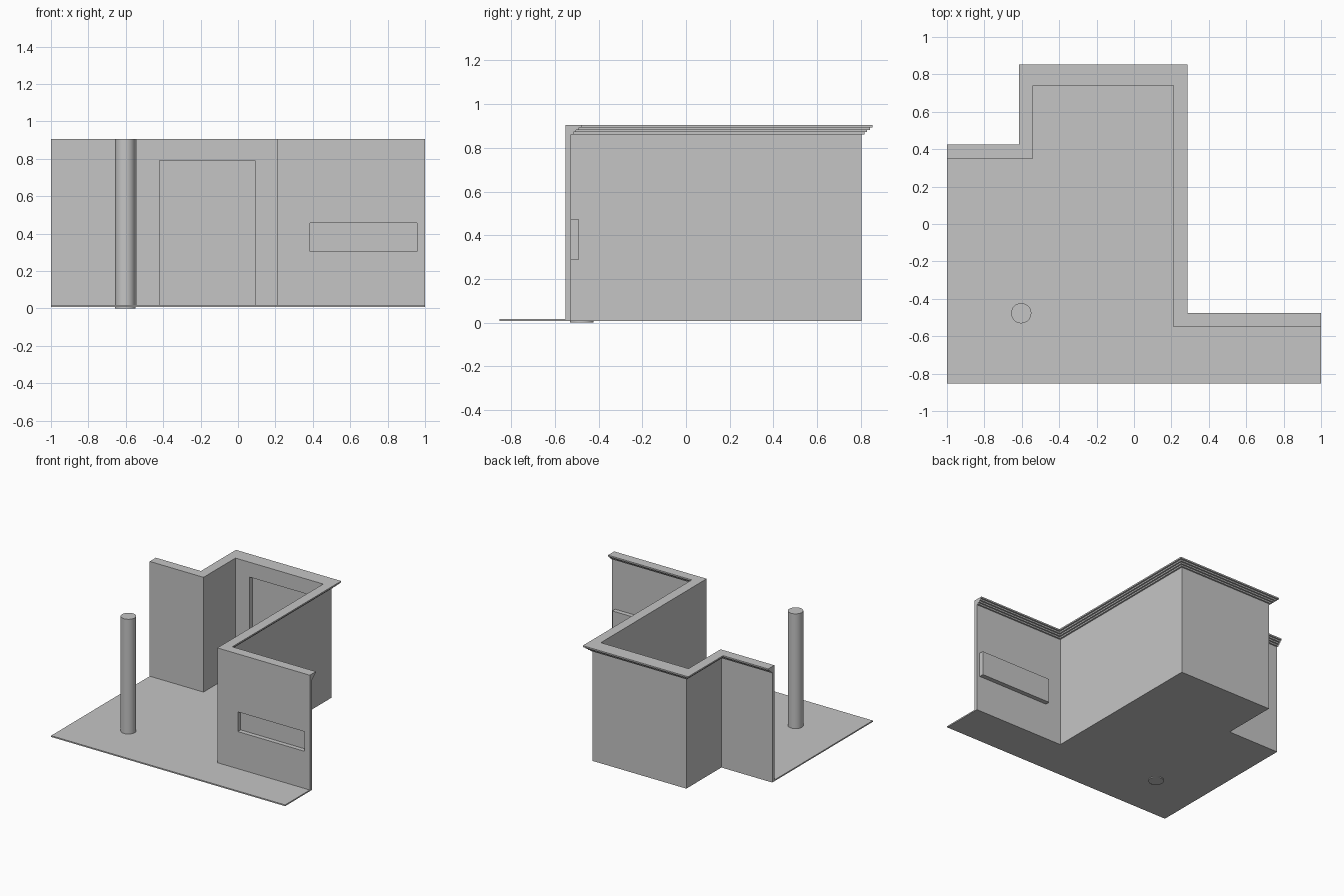
import bpy
import bmesh

if "Cube" in bpy.data.objects:
    bpy.data.objects.remove(bpy.data.objects["Cube"])

grey = bpy.data.materials.new("plain_grey")
grey.use_nodes = True
grey.diffuse_color = (0.56, 0.56, 0.56, 1)
grey.node_tree.nodes["Principled BSDF"].inputs["Base Color"].default_value = (0.56, 0.56, 0.56, 1)

BASE, FLOOR, TOP = 0.008, 0.018, 0.905
CORNICE_BOTTOM, OVERHANG, STEPS = 0.86, 0.05, 4


def finish(name, bm):
    bmesh.ops.recalc_face_normals(bm, faces=bm.faces[:])
    mesh = bpy.data.meshes.new(name)
    bm.to_mesh(mesh)
    bm.free()
    mesh.materials.append(grey)
    obj = bpy.data.objects.new(name, mesh)
    bpy.context.collection.objects.link(obj)
    return obj


def prism(name, outline, z0, z1):
    bm = bmesh.new()
    face = bm.faces.new([bm.verts.new((x, y, z0)) for x, y in outline])
    top = bmesh.ops.extrude_face_region(bm, geom=[face])["geom"]
    bmesh.ops.translate(bm, vec=(0, 0, z1 - z0),
                        verts=[v for v in top if isinstance(v, bmesh.types.BMVert)])
    if face.is_valid is False or len(bm.faces) < len(outline) + 2:
        bm.faces.new([v for v in bm.verts if abs(v.co.z - z0) < 1e-6])
    return finish(name, bm)


def block(name, x0, x1, y0, y1, z0, z1):
    return prism(name, [(x0, y0), (x1, y0), (x1, y1), (x0, y1)], z0, z1)


def cut(target, cutter):
    mod = target.modifiers.new("niche", "BOOLEAN")
    mod.operation = "DIFFERENCE"
    mod.solver = "EXACT"
    mod.object = cutter
    bpy.context.view_layer.objects.active = target
    bpy.ops.object.modifier_apply(modifier=mod.name)


# Plan of the wall: inner line, outer line and the sideways direction of its overhang
inner = [(-1, 0.35), (-0.54, 0.35), (-0.54, 0.74), (0.21, 0.74), (0.21, -0.552), (1, -0.552)]
outer = [(-1, 0.375), (-0.565, 0.375), (-0.565, 0.803), (0.235, 0.803), (0.235, -0.527), (1, -0.527)]
side = [0, -1, -1, 1, 1, 0]

# Floor slab
prism("floor", inner + [(1, -0.853), (-1, -0.853)], BASE, FLOOR)

# Wall with a stepped cornice, swept along the plan
profile = [(0, BASE), (0, CORNICE_BOTTOM)]
for i in range(STEPS):
    reach = OVERHANG * (i + 1) / STEPS
    rise = (TOP - CORNICE_BOTTOM) / STEPS
    profile += [(reach, CORNICE_BOTTOM + i * rise), (reach, CORNICE_BOTTOM + (i + 1) * rise)]
bm = bmesh.new()
rings = []
for (ix, iy), (ox, oy), s in zip(inner, outer, side):
    ring = [(ix, iy, BASE)] + [(ox + s * d, oy + d, z) for d, z in profile] + [(ix, iy, TOP)]
    rings.append([bm.verts.new(p) for p in ring])
for a, b in zip(rings, rings[1:]):
    for i in range(len(a)):
        j = (i + 1) % len(a)
        bm.faces.new((a[i], a[j], b[j], b[i]))
bm.faces.new(rings[0])
bm.faces.new(rings[-1])
wall = finish("wall", bm)

# Shelf niche with its box on the outside, and the shallow door niche
shelf_box = block("shelf_box", 0.367, 0.975, -0.527, -0.492, 0.287, 0.475)
shelf_cutter = block("shelf_cutter", 0.385, 0.957, -0.6, -0.517, 0.305, 0.457)
door_cutter = block("door_cutter", -0.42, 0.09, 0.7, 0.777, FLOOR, 0.79)
for target, cutter in ((wall, shelf_cutter), (shelf_box, shelf_cutter), (wall, door_cutter)):
    cut(target, cutter)
for cutter in (shelf_cutter, door_cutter):
    bpy.data.objects.remove(cutter)

# Round column
bpy.ops.mesh.primitive_cylinder_add(vertices=48, radius=0.054, depth=TOP,
                                    location=(-0.603, -0.477, TOP / 2))
column = bpy.context.object
column.name = "column"
column.data.materials.append(grey)
bpy.ops.object.shade_smooth_by_angle()
